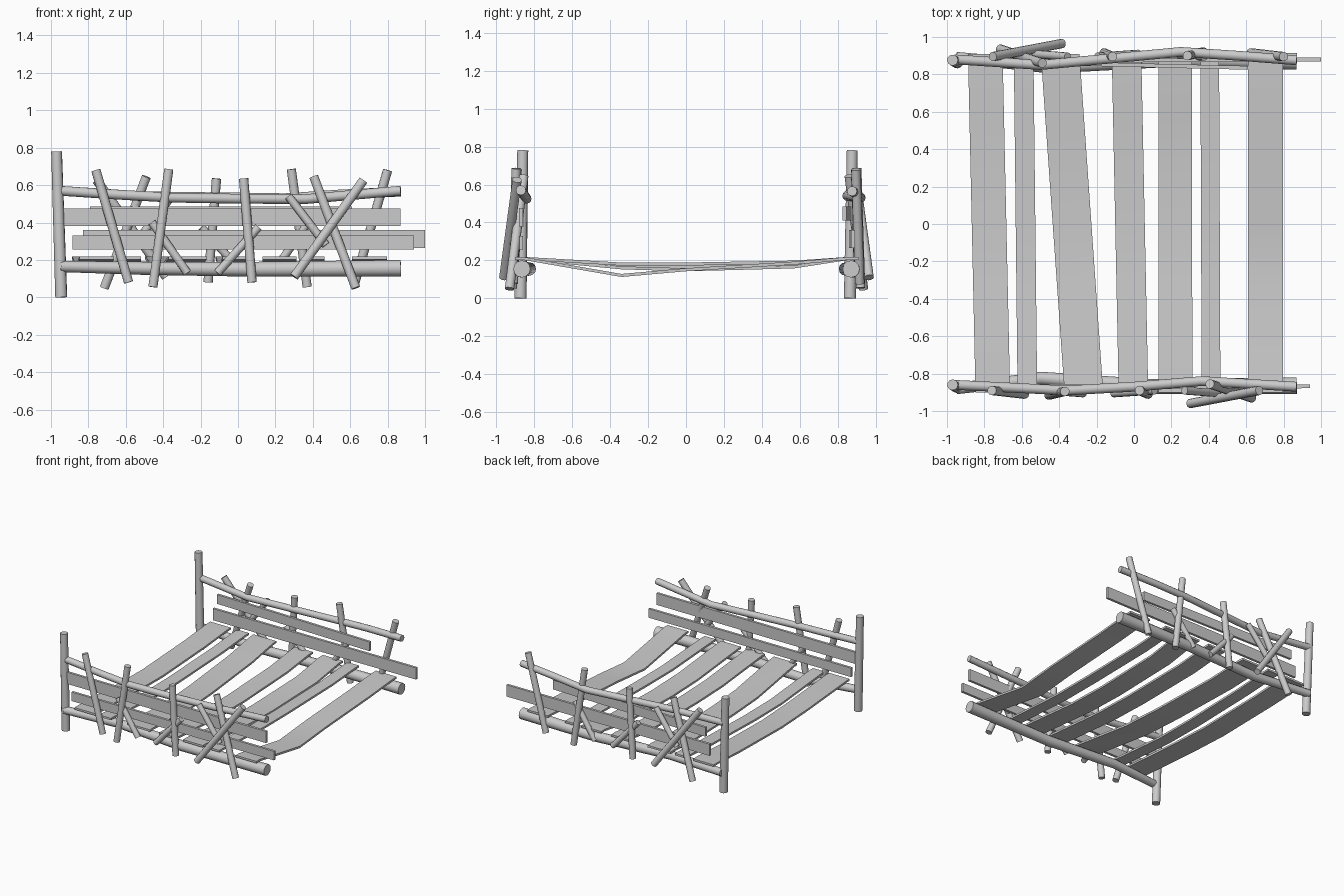
import bpy, bmesh
from mathutils import Vector

if "Cube" in bpy.data.objects:
    bpy.data.objects.remove(bpy.data.objects["Cube"], do_unlink=True)

wood = bpy.data.materials.new("weathered grey wood")
wood.use_nodes = True
grey = (0.6, 0.6, 0.6, 1)
wood.diffuse_color = grey
wood.node_tree.nodes["Principled BSDF"].inputs["Base Color"].default_value = grey


def finish(bm, name):
    bmesh.ops.recalc_face_normals(bm, faces=bm.faces)
    mesh = bpy.data.meshes.new(name)
    bm.to_mesh(mesh)
    bm.free()
    mesh.materials.append(wood)
    obj = bpy.data.objects.new(name, mesh)
    bpy.context.collection.objects.link(obj)
    bpy.ops.object.select_all(action='DESELECT')
    obj.select_set(True)
    bpy.context.view_layer.objects.active = obj
    bpy.ops.object.shade_smooth_by_angle(angle=0.9)


def loft(name, rings):
    """Skin a list of closed point rings and cap both ends."""
    bm = bmesh.new()
    loops = [[bm.verts.new(p) for p in ring] for ring in rings]
    n = len(loops[0])
    for a, b in zip(loops, loops[1:]):
        for i in range(n):
            j = (i + 1) % n
            bm.faces.new((a[i], a[j], b[j], b[i]))
    bm.faces.new(loops[0])
    bm.faces.new(loops[-1])
    finish(bm, name)


def log(name, points, r0, r1=None, sides=12):
    """Round pole along a path, tapering from r0 to r1."""
    r1 = r0 if r1 is None else r1
    pts = [Vector(p) for p in points]
    circle = bmesh.new()
    unit = bmesh.ops.create_circle(circle, segments=sides, radius=1)["verts"]
    unit = [v.co.copy() for v in unit]
    circle.free()
    rings = []
    for i, p in enumerate(pts):
        d = pts[min(i + 1, len(pts) - 1)] - pts[max(i - 1, 0)]
        q = d.to_track_quat('Z', 'Y')
        r = r0 + (r1 - r0) * i / (len(pts) - 1)
        rings.append([p + q @ (c * r) for c in unit])
    loft(name, rings)


def board(name, x0, x1, y0, y1, z0, z1):
    """Upright side board."""
    t = 0.01
    loft(name, [[(x, y - t, z0), (x, y + t, z0), (x, y + t, z1), (x, y - t, z1)]
                for x, y in ((x0, y0), (x1, y1))])


# Deck planks: back centre x, front centre x, width, sag at three bends
bends = (-0.34, 0.0, 0.57)
planks = [
    (-0.795, -0.755, 0.185, (0.03, 0.04, 0.02)),
    (-0.59, -0.57, 0.105, (0.04, 0.04, 0.02)),
    (-0.395, -0.268, 0.207, (0.05, 0.05, 0.03)),
    (-0.04, -0.003, 0.158, (0.04, 0.045, 0.03)),
    (0.22, 0.222, 0.18, (0.05, 0.06, 0.045)),
    (0.405, 0.412, 0.10, (0.03, 0.03, 0.02)),
    (0.703, 0.703, 0.187, (0.09, 0.06, 0.025)),
]
for n, (xb, xf, w, sag) in enumerate(planks):
    rings = []
    for y, s in zip((-0.90, -0.86) + bends + (0.86, 0.91), (0, 0) + sag + (0, 0)):
        x = xf + (xb - xf) * (y + 0.9) / 1.81
        z = 0.219 - s
        rings.append([(x - w / 2, y, z), (x + w / 2, y, z),
                      (x + w / 2, y, z - 0.016), (x - w / 2, y, z - 0.016)])
    loft(f"deck_plank_{n + 1}", rings)

# End posts
for side, y in (("front", -0.872), ("back", 0.864)):
    log(f"{side}_post", [(-0.945, y, 0), (-0.97, y + 0.012, 0.78)], 0.032, 0.029)

# Hand rails and lower beams
log("front_hand_rail", [(-0.96, -0.86, 0.57), (-0.66, -0.875, 0.55), (-0.36, -0.89, 0.533),
                        (0.0, -0.87, 0.527), (0.36, -0.84, 0.525), (0.87, -0.87, 0.57)], 0.026)
log("back_hand_rail", [(-0.96, 0.88, 0.57), (-0.5, 0.85, 0.54), (-0.12, 0.885, 0.535),
                       (0.25, 0.92, 0.53), (0.55, 0.9, 0.55), (0.87, 0.875, 0.565)], 0.026)
log("front_beam", [(-0.95, -0.88, 0.165), (-0.5, -0.825, 0.155),
                   (0.1, -0.87, 0.15), (0.87, -0.865, 0.155)], 0.03, 0.045)
log("back_beam", [(-0.95, 0.89, 0.165), (-0.45, 0.84, 0.155),
                  (0.2, 0.88, 0.15), (0.87, 0.87, 0.155)], 0.03, 0.045)

# Side boards
board("front_upper_board", -0.94, 0.87, -0.865, -0.87, 0.38, 0.475)
board("front_lower_board", -0.885, 0.94, -0.875, -0.868, 0.257, 0.33)
board("back_upper_board", -0.79, 0.61, 0.868, 0.835, 0.41, 0.485)
board("back_lower_board", -0.83, 1.0, 0.87, 0.88, 0.265, 0.36)

# Rail sticks: top and bottom as (x, y, z); the back set is the front set turned round
sticks = [
    ((-0.76, -0.89, 0.68), (-0.585, -0.91, 0.08)),
    ((-0.37, -0.895, 0.685), (-0.455, -0.915, 0.055)),
    ((0.03, -0.89, 0.635), (0.075, -0.91, 0.08)),
    ((0.405, -0.855, 0.645), (0.63, -0.93, 0.05)),
    ((0.67, -0.89, 0.625), (0.30, -0.96, 0.11)),
    ((0.11, -0.89, 0.375), (-0.11, -0.905, 0.13)),
    ((-0.46, -0.89, 0.40), (-0.27, -0.905, 0.13)),
    ((0.27, -0.89, 0.54), (0.47, -0.905, 0.28)),
]
for n, ends in enumerate(sticks):
    r = 0.025 if n < 5 else 0.022
    log(f"front_stick_{n + 1}", ends, r)
    shift = 0.04 if n == 0 else -0.085
    log(f"back_stick_{n + 1}", [(shift - x, 0.005 - y, z) for x, y, z in ends], r)
